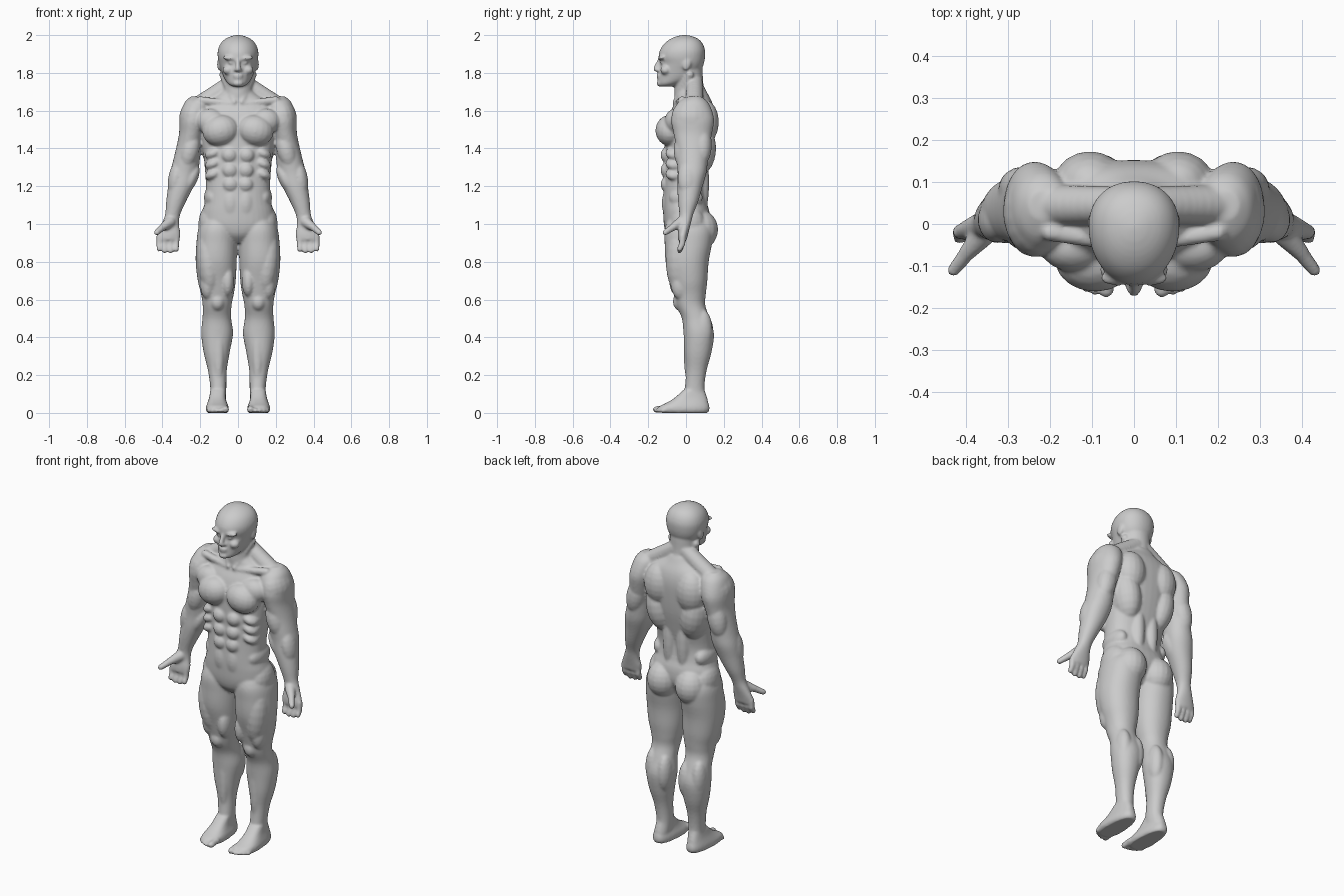
import bpy, bmesh, math
from mathutils import Vector, Matrix, Euler

verts, faces = [], []

# one unit sphere, copied for every muscle
ball = bmesh.new()
bmesh.ops.create_uvsphere(ball, u_segments=18, v_segments=11, radius=1)
ball.verts.index_update()
BALL_V = [v.co.copy() for v in ball.verts]
BALL_F = [[v.index for v in f.verts] for f in ball.faces]
ball.free()


def spline(a, b, c, d, t):
    return [0.5 * (2 * q + (r - p) * t + (2 * p - 5 * q + 4 * r - s) * t * t + (3 * q - p - 3 * r + s) * t ** 3)
            for p, q, r, s in zip(a, b, c, d)]


def loft(rows, power=2.3, taper=0.0, seg=36, sub=4):
    """Skin through flat sections: (z, x min, x max, y front, y back)."""
    fine = []
    for i in range(len(rows) - 1):
        a, d = rows[max(i - 1, 0)], rows[min(i + 2, len(rows) - 1)]
        fine += [spline(a, rows[i], rows[i + 1], d, k / sub) for k in range(sub)]
    fine.append(rows[-1])
    base = len(verts)
    for z, x0, x1, y0, y1 in fine:
        for k in range(seg):
            t = 2 * math.pi * k / seg
            c, s = math.cos(t), math.sin(t)
            u = math.copysign(abs(c) ** (2 / power), c)
            v = math.copysign(abs(s) ** (2 / power), s)
            u *= 1 - taper * v
            verts.append(((x0 + x1) / 2 + u * (x1 - x0) / 2, (y0 + y1) / 2 + v * (y1 - y0) / 2, z))
    for j in range(len(fine) - 1):
        a, b = base + j * seg, base + (j + 1) * seg
        for k in range(seg):
            n = (k + 1) % seg
            faces.append([a + k, a + n, b + n, b + k])
    faces.append([base + k for k in reversed(range(seg))])
    faces.append([len(verts) - seg + k for k in range(seg)])


def mid(rows, **kw):
    """Loft symmetric about x = 0: (z, half width, y front, y back)."""
    loft([(z, -w, w, f, b) for z, w, f, b in rows], **kw)


def blob(p, r, rot=(0, 0, 0)):
    m = Matrix.LocRotScale(Vector(p), Euler([math.radians(a) for a in rot]), Vector(r))
    base = len(verts)
    verts.extend(tuple(m @ v) for v in BALL_V)
    faces.extend([base + i for i in f] for f in BALL_F)


def rod(p, q, r0, r1, n=6):
    for i in range(n + 1):
        t = i / n
        r = r0 + (r1 - r0) * t
        blob(Vector(p).lerp(Vector(q), t), (r, r, r))


# leg
loft([(1.06, .03, .165, -.08, .10), (.98, .01, .208, -.112, .14), (.9, .004, .22, -.113, .138),
      (.8, .007, .224, -.108, .12), (.7, .012, .213, -.083, .113), (.63, .022, .196, -.066, .105),
      (.57, .034, .187, -.052, .102), (.5, .036, .188, -.022, .125), (.42, .026, .195, -.013, .148),
      (.32, .044, .182, -.008, .135), (.22, .06, .158, 0, .108), (.12, .062, .146, -.008, .098),
      (.05, .066, .15, -.02, .118), (.01, .07, .145, -.03, .115)], power=2.15)
# thigh, knee and calf muscles
blob((.155, -.035, .80), (.062, .072, .17), (0, 5, 0))
blob((.055, -.04, .70), (.036, .05, .085))
blob((.16, -.03, .68), (.04, .05, .08))
blob((.108, -.03, .59), (.04, .04, .05))
blob((.07, .09, .42), (.042, .057, .11))
blob((.15, .085, .44), (.042, .055, .11))
blob((.103, .012, .34), (.03, .025, .18))
# foot and toes
loft([(0.0, .055, .16, -.13, .115), (.015, .05, .168, -.148, .124), (.035, .052, .167, -.14, .124),
      (.055, .06, .16, -.10, .118), (.08, .066, .152, -.06, .112), (.12, .068, .145, -.015, .098)],
     power=2.6, taper=.14)
for i, y in enumerate((-.158, -.158, -.15, -.138, -.122)):
    x = (.066, .093, .115, .136, .154)[i]
    r = .018 if i == 0 else .0125
    rod((x, y + .05, .025), (x, y, r), r, r, 4)
# buttock and outer hip
blob((.092, .075, .97), (.09, .095, .105))
blob((.15, .01, 1.0), (.06, .09, .10))
# arm down to the palm
loft([(1.675, .18, .25, .01, .08), (1.64, .15, .285, -.045, .12), (1.56, .16, .309, -.078, .148),
      (1.48, .18, .312, -.066, .138), (1.4, .198, .328, -.05, .122), (1.33, .203, .345, -.048, .115),
      (1.27, .212, .36, -.044, .108), (1.2, .235, .37, -.046, .088), (1.12, .275, .38, -.042, .065),
      (1.05, .306, .386, -.035, .038), (1.0, .312, .405, -.035, .025), (.95, .305, .427, -.042, .012),
      (.915, .31, .43, -.042, .004)], power=2.1)
# deltoid, biceps, triceps and forearm muscles
blob((.235, .03, 1.565), (.077, .108, .10), (0, -12, 0))
blob((.255, -.015, 1.39), (.05, .05, .10), (0, -15, 0))
blob((.265, .085, 1.42), (.055, .052, .11), (0, -12, 0))
blob((.328, .01, 1.24), (.042, .055, .10), (0, -10, 0))
blob((.255, .01, 1.23), (.036, .05, .09), (0, -28, 0))
# fingers and thumb
for i, x in enumerate((.325, .355, .386, .415)):
    tip = (.866, .859, .859, .868)[i]
    rod((x, -.018, .935), (x + .002, -.02, .895), .018, .017, 4)
    rod((x + .002, -.02, .895), (x + .002, -.034, tip), .0165, .0145, 4)
rod((.36, -.025, 1.01), (.395, -.065, .985), .03, .021)
rod((.395, -.065, .985), (.43, -.11, .955), .02, .016)
# chest, collarbone and trapezius
blob((.092, -.085, 1.495), (.098, .077, .082), (0, 12, 0))
blob((.14, -.055, 1.54), (.085, .06, .07), (0, -15, 0))
rod((.02, -.05, 1.635), (.2, -.02, 1.655), .018, .022, 12)
rod((.035, .045, 1.745), (.21, .045, 1.625), .045, .05, 10)
# back: shoulder blade, lat and spinal column muscle
blob((.105, .095, 1.54), (.088, .079, .12))
blob((.115, .06, 1.40), (.08, .10, .15), (0, 10, 0))
blob((.045, .075, 1.22), (.042, .048, .2))
# abdominals, ribs and flank
for z, x in ((1.365, .045), (1.285, .042), (1.21, .04)):
    blob((x, -.10, z), (.043, .035, .042))
blob((.038, -.092, 1.11), (.048, .036, .085))
for z in (1.375, 1.32, 1.265):
    blob((.13, -.06, z), (.048, .05, .03), (0, 25, 0))
blob((.135, .0, 1.14), (.046, .09, .06))
# brow, cheek, ear and neck cord
blob((.04, -.128, 1.878), (.042, .02, .013), (0, -6, 0))
blob((.052, -.108, 1.815), (.03, .028, .025))
blob((.035, -.124, 1.853), (.017, .013, .01))
blob((.1, .004, 1.845), (.011, .022, .034), (-12, 0, 0))
rod((.078, .02, 1.79), (.02, -.055, 1.645), .022, .017, 8)
# mirror every paired part
half = len(verts)
verts += [(-x, y, z) for x, y, z in verts]
faces += [[i + half for i in reversed(f)] for f in faces]

# trunk
mid([(.90, .06, -.06, .07), (.94, .12, -.1, .10), (.99, .185, -.116, .125), (1.06, .19, -.121, .125),
     (1.12, .174, -.122, .108), (1.2, .17, -.118, .10), (1.3, .176, -.115, .12), (1.4, .187, -.115, .14),
     (1.5, .2, -.112, .15), (1.58, .215, -.09, .152), (1.64, .18, -.06, .14), (1.69, .10, -.05, .115),
     (1.72, .075, -.045, .1)])
# neck
mid([(1.6, .09, -.055, .12), (1.68, .08, -.062, .105), (1.74, .077, -.06, .092), (1.82, .08, -.06, .088)], power=2)
# head
mid([(1.728, .028, -.14, -.07), (1.742, .052, -.148, -.03), (1.775, .074, -.145, .05), (1.82, .09, -.141, .082),
     (1.85, .1, -.136, .095), (1.885, .107, -.145, .101), (1.92, .106, -.138, .101), (1.955, .092, -.115, .088),
     (1.98, .067, -.082, .065), (1.995, .034, -.045, .03), (2.001, .008, -.012, -.003)], power=2.1, taper=-.1)
# nose, lips and chin
rod((0, -.14, 1.868), (0, -.16, 1.822), .011, .015)
blob((0, -.15, 1.815), (.022, .017, .011))
blob((0, -.14, 1.788), (.028, .018, .007))
blob((0, -.138, 1.774), (.026, .018, .008))
blob((0, -.138, 1.744), (.027, .018, .017))

# fuse everything into one smooth skin
mesh = bpy.data.meshes.new("muscular_body")
mesh.from_pydata(verts, [], faces)
body = bpy.data.objects.new("muscular_body", mesh)
bpy.context.collection.objects.link(body)
fuse = body.modifiers.new("fuse", 'REMESH')
fuse.mode = 'VOXEL'
fuse.voxel_size = .007
fuse.use_smooth_shade = True
soft = body.modifiers.new("soften", 'SMOOTH')
soft.factor = .5
soft.iterations = 6
